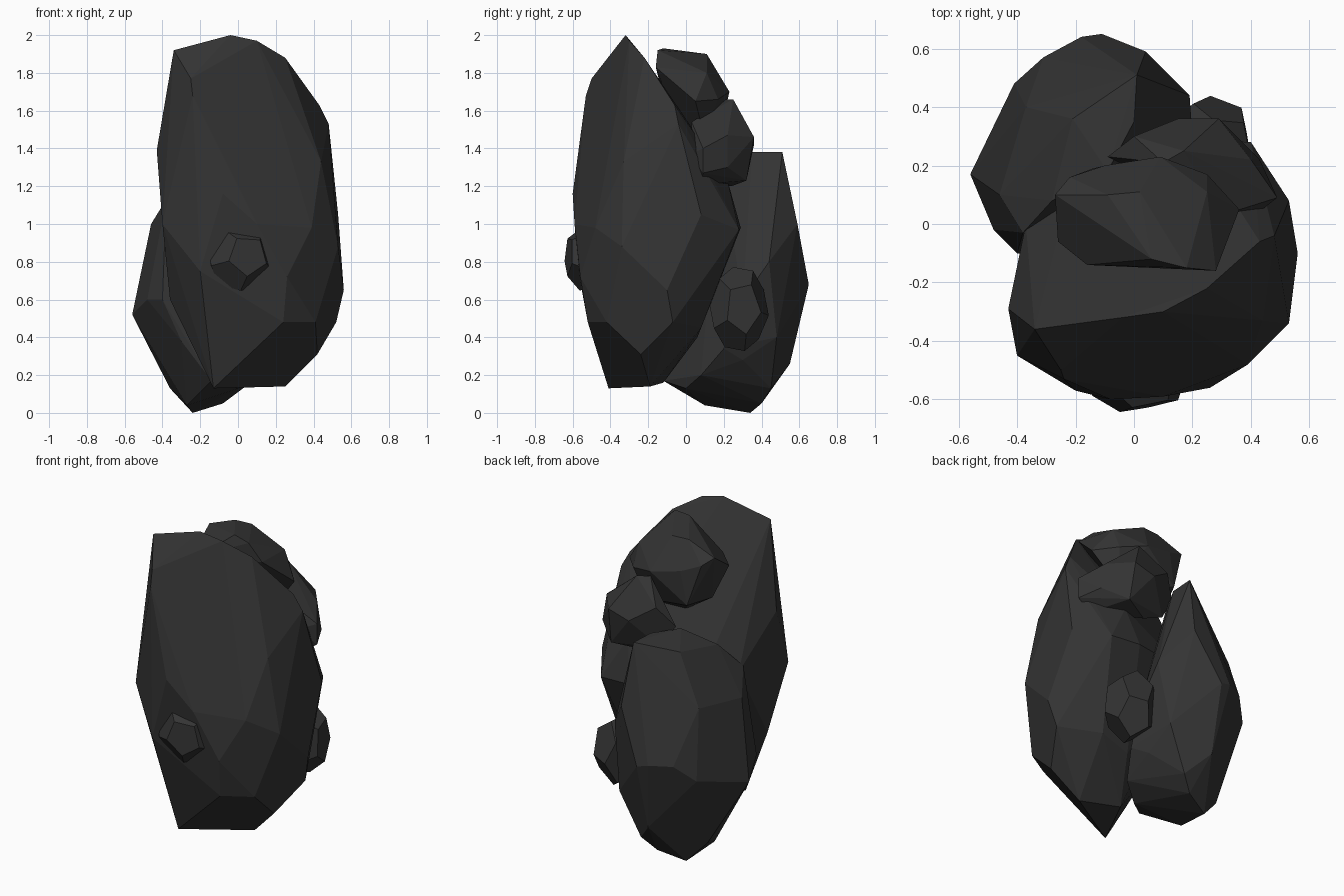
import bpy
import bmesh
from math import radians
from mathutils import Euler, Vector

default_cube = bpy.data.objects.get("Cube")
if default_cube:
    bpy.data.objects.remove(default_cube, do_unlink=True)


# One dark stone colour for every rock
def make_material(name, grey):
    material = bpy.data.materials.new(name)
    material.use_nodes = True
    colour = (grey, grey, grey, 1)
    material.diffuse_color = colour
    shader = material.node_tree.nodes["Principled BSDF"]
    shader.inputs["Base Color"].default_value = colour
    shader.inputs["Roughness"].default_value = .9
    return material


stone = make_material("dark stone", .034)


# Wrap corner points in a convex shell and merge nearly flat triangles into facets
def chiselled_rock(name, corners, flatness=5):
    shell = bmesh.new()
    for corner in corners:
        shell.verts.new(corner)
    result = bmesh.ops.convex_hull(shell, input=shell.verts[:])
    unused = {item for item in result["geom_interior"] + result["geom_unused"]
              if isinstance(item, bmesh.types.BMVert)}
    bmesh.ops.delete(shell, geom=list(unused), context="VERTS")
    bmesh.ops.dissolve_limit(shell, angle_limit=radians(flatness),
                             verts=shell.verts[:], edges=shell.edges[:])
    bmesh.ops.recalc_face_normals(shell, faces=shell.faces[:])
    mesh = bpy.data.meshes.new(name)
    shell.to_mesh(mesh)
    shell.free()
    mesh.materials.append(stone)
    rock = bpy.data.objects.new(name, mesh)
    bpy.context.scene.collection.objects.link(rock)
    return rock


# Twelve sided pebble: its corners are the face centres of an icosahedron
def pebble(name, centre, radii, tilt):
    seed = bmesh.new()
    bmesh.ops.create_icosphere(seed, subdivisions=1, radius=1)
    turn = Euler([radians(angle) for angle in tilt]).to_matrix()
    corners = []
    for face in seed.faces:
        direction = turn @ face.calc_center_median().normalized()
        corners.append(Vector(centre) + direction * Vector(radii))
    seed.free()
    return chiselled_rock(name, corners)


# Tall main boulder, from its slanted ridge down to its narrow foot
ridge = [(-.34, -.36, 1.92), (-.04, -.32, 2), (.1, -.3, 1.97),
         (.25, -.22, 1.88), (.43, -.06, 1.63), (.48, -.04, 1.53)]
brow = [(-.25, -.5, 1.77), (-.24, -.53, 1.68),
        (.44, -.33, 1.33), (-.43, -.29, 1.39)]
belly = [(-.08, -.6, 1.16), (.1, -.59, 1), (.39, -.48, .98), (-.4, -.45, 1),
         (.26, -.56, .72), (-.2, -.57, .75), (.53, -.34, .88),
         (.56, -.1, .65), (.53, .08, 1.05), (-.36, -.3, .6)]
rear = [(.4, .28, .97), (.2, .29, .98), (.25, .22, 1.23), (-.37, 0, 1.1),
        (-.2, .2, 1), (.3, .08, .45), (.1, .06, .4)]
foot = [(.24, -.52, .48), (.41, -.42, .48), (.52, -.07, .48),
        (.42, -.24, .31), (-.13, -.41, .13),
        (.25, -.19, .14), (0, -.12, .16)]
chiselled_rock("main_boulder", ridge + brow + belly + rear + foot)

# Lower boulder leaning against the back
crown = [(.01, .51, 1.38), (0, .35, 1.38), (-.21, .36, 1.32),
         (-.09, .18, 1.37), (-.28, .08, 1.28), (-.37, .4, 1.02),
         (-.46, .1, 1), (-.38, -.03, 1.13)]
waist = [(-.56, .17, .52), (-.48, -.02, .6), (-.4, -.1, .6),
         (-.41, .48, .6), (-.31, .57, .7), (-.18, .64, .7), (-.11, .65, .68),
         (.04, .59, 1), (.19, .44, .8), (.2, .3, .6), (.13, .48, .4)]
base = [(-.36, .3, .13), (-.24, .34, 0), (-.27, .1, .04), (-.08, .4, .05),
        (-.12, .55, .26), (0, .45, .13), (-.14, -.12, .17), (0, 0, .13),
        (-.3, -.1, .38), (.14, .3, .28), (.12, .08, .2), (.19, .2, .34)]
chiselled_rock("back_boulder", crown + waist + base)

# Cap stone set into the slope behind the ridge
cap_top = [(-.27, .1, 1.83), (-.09, .1, 1.9), (.02, .11, 1.9),
           (.25, .11, 1.8), (.06, -.12, 1.93), (.18, -.15, 1.92)]
cap_sides = [(-.26, -.06, 1.72), (-.16, -.14, 1.75), (-.22, .16, 1.79),
             (-.1, .2, 1.74), (.09, .23, 1.7), (.25, .17, 1.66),
             (.36, .05, 1.65), (.28, -.16, 1.83)]
cap_bottom = [(0, 0, 1.4), (.2, .1, 1.45), (-.14, .19, 1.53), (-.22, .05, 1.55)]
chiselled_rock("cap_stone", cap_top + cap_sides + cap_bottom)

# Shoulder stone below the cap stone
shoulder_top = [(.1, .21, 1.66), (.17, .25, 1.66), (.3, .03, 1.54),
                (0, .3, 1.52), (.29, .36, 1.46), (.15, .36, 1.42)]
shoulder_side = [(.4, .22, 1.47), (.49, .09, 1.4), (.43, .22, 1.3),
                 (.49, .09, 1.27), (.4, .02, 1.37), (-.09, .23, 1.4)]
shoulder_bottom = [(.3, .32, 1.23), (.13, .24, 1.2), (.4, .08, 1.21),
                   (0, .25, 1.25)]
chiselled_rock("shoulder_stone", shoulder_top + shoulder_side + shoulder_bottom)

# Small pebbles stuck to the front and to the rear gap
pebble("front_pebble", (.01, -.53, .82), (.18, .12, .18), (20, 10, 0))
pebble("rear_pebble", (.26, .28, .55), (.16, .16, .23), (10, 25, 15))
